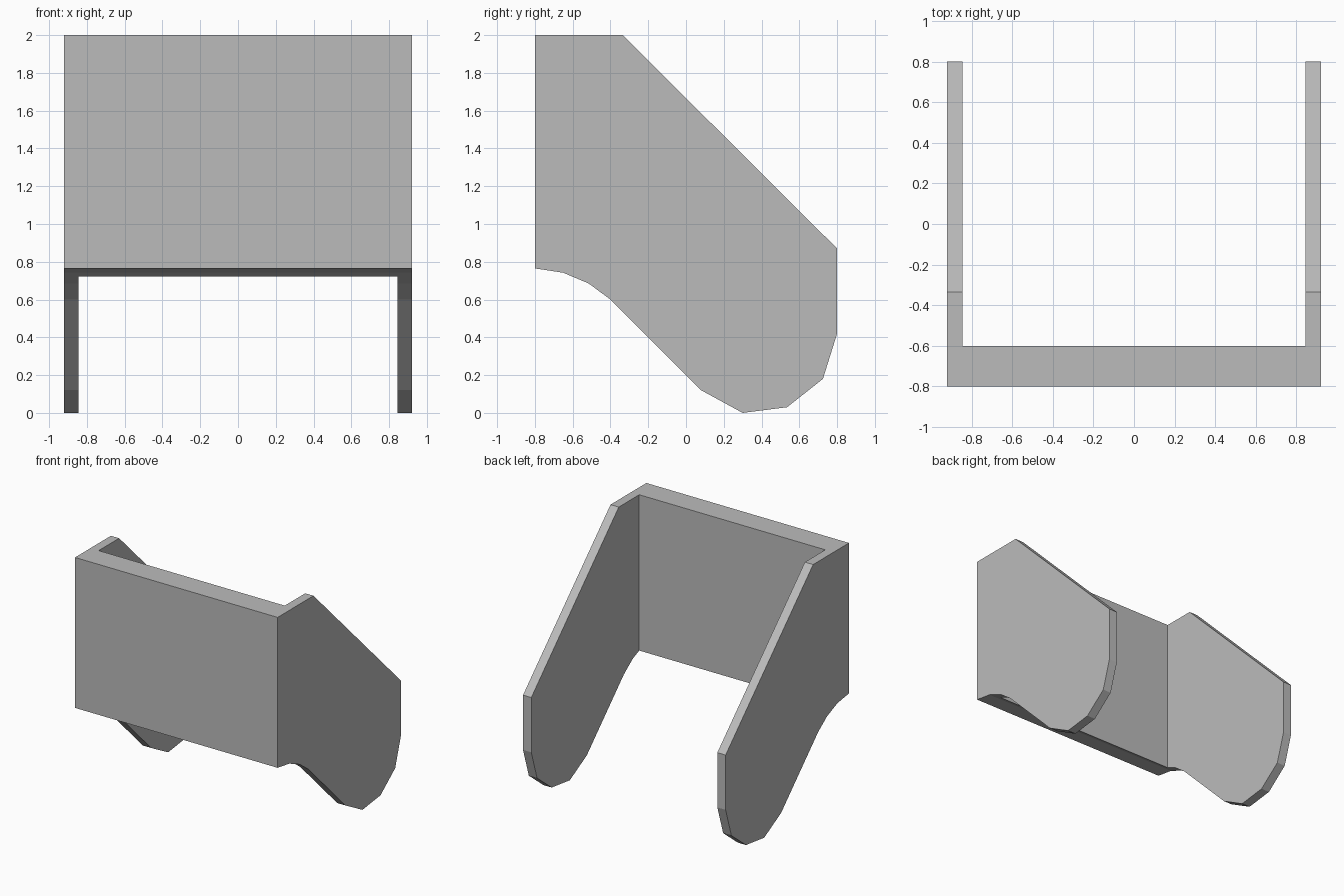
import bpy
import bmesh
from mathutils import Vector

cube = bpy.data.objects.get("Cube")
if cube:
    bpy.data.objects.remove(cube, do_unlink=True)

HALF_WIDTH = 0.92
INNER_HALF = 0.845
PANEL_BACK = -0.6

grey = bpy.data.materials.new("plain grey")
grey.use_nodes = True
colour = (0.5, 0.5, 0.5, 1)
grey.diffuse_color = colour
grey.node_tree.nodes["Principled BSDF"].inputs["Base Color"].default_value = colour


def extrude_profile(name, profile, half):
    """Extrude a closed (y, z) outline across x from -half to half."""
    bm = bmesh.new()
    face = bm.faces.new([bm.verts.new((-half, y, z)) for y, z in profile])
    result = bmesh.ops.extrude_face_region(bm, geom=[face])
    moved = [v for v in result["geom"] if isinstance(v, bmesh.types.BMVert)]
    bmesh.ops.translate(bm, verts=moved, vec=Vector((2 * half, 0, 0)))
    bmesh.ops.recalc_face_normals(bm, faces=bm.faces[:])
    mesh = bpy.data.meshes.new(name)
    bm.to_mesh(mesh)
    bm.free()
    mesh.materials.append(grey)
    obj = bpy.data.objects.new(name, mesh)
    bpy.context.collection.objects.link(obj)
    return obj


# Bracket: side outline with sloped top, curved underside and rounded foot
outline = [(-0.8, 2), (-0.335, 2), (0.8, 0.87), (0.8, 0.42), (0.725, 0.18),
           (0.535, 0.03), (0.3, 0), (0.08, 0.12), (-0.4, 0.6),
           (-0.515, 0.685), (-0.65, 0.742), (-0.8, 0.765)]
bracket = extrude_profile("bracket", outline, HALF_WIDTH)

# Opening between the two side plates, behind the front panel
opening = extrude_profile("opening_cutter",
                          [(PANEL_BACK, -1), (2, -1), (2, 3), (PANEL_BACK, 3)],
                          INNER_HALF)
cut = bracket.modifiers.new("opening", "BOOLEAN")
cut.operation = "DIFFERENCE"
cut.solver = "EXACT"
cut.object = opening
bpy.context.view_layer.objects.active = bracket
bracket.select_set(True)
bpy.ops.object.modifier_apply(modifier=cut.name)
bpy.data.objects.remove(opening, do_unlink=True)
